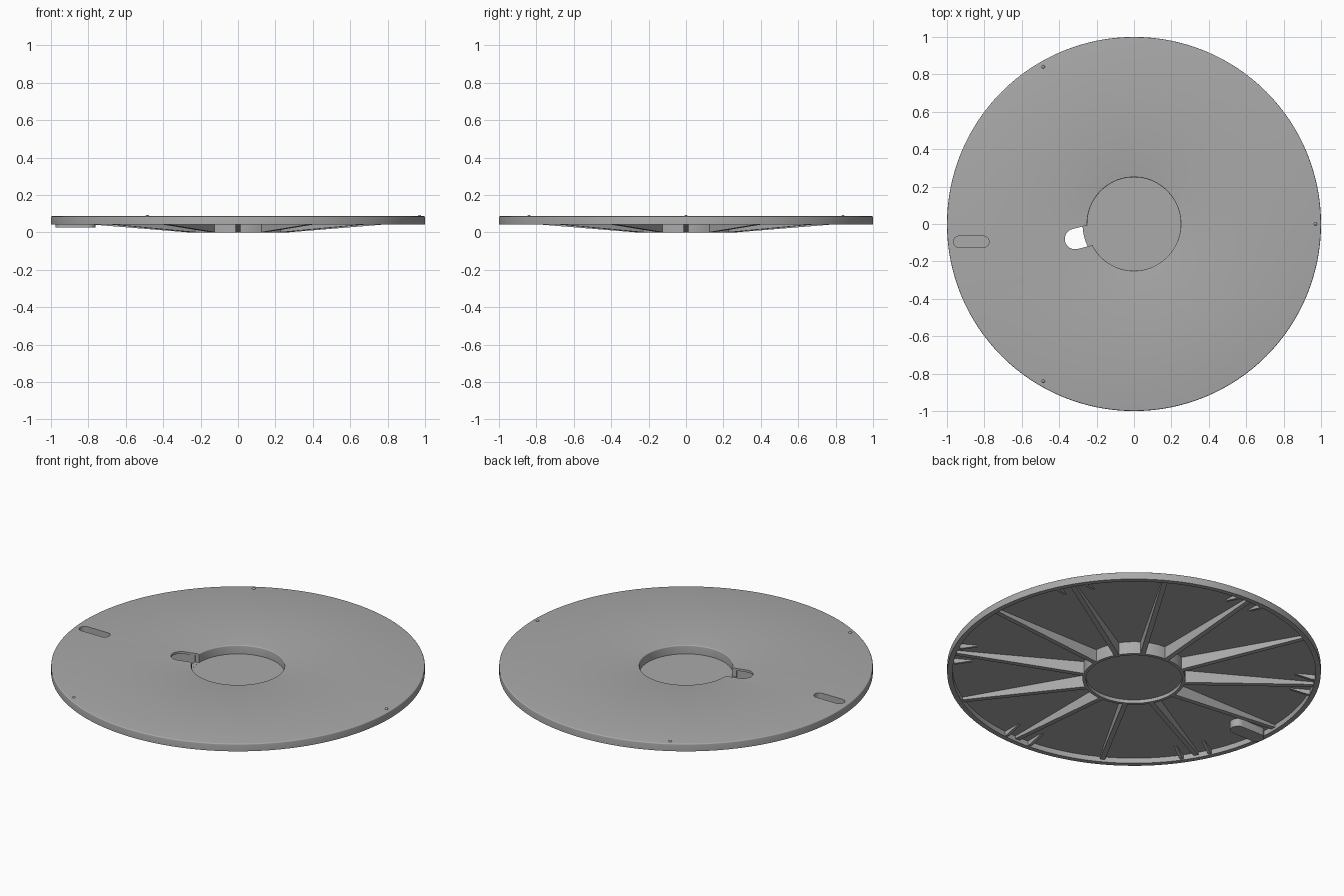
import bpy, bmesh, math
from mathutils import Matrix, Vector

cube = bpy.data.objects.get("Cube")
if cube:
    bpy.data.objects.remove(cube, do_unlink=True)

grey = bpy.data.materials.new("plain grey")
grey.use_nodes = True
grey.diffuse_color = (0.4, 0.4, 0.4, 1)
grey.node_tree.nodes["Principled BSDF"].inputs["Base Color"].default_value = (0.4, 0.4, 0.4, 1)

TOP, UNDER = 0.086, 0.073        # plate faces
RIM_BOTTOM, RIM_IN = 0.042, 0.972
HUB_IN, HUB_OUT = 0.25, 0.275


def finish(name, bm, helper=False):
    bmesh.ops.remove_doubles(bm, verts=bm.verts, dist=1e-5)
    bmesh.ops.recalc_face_normals(bm, faces=bm.faces)
    mesh = bpy.data.meshes.new(name)
    bm.to_mesh(mesh)
    bm.free()
    mesh.materials.append(grey)
    ob = bpy.data.objects.new(name, mesh)
    bpy.context.collection.objects.link(ob)
    if helper:
        ob.hide_render = True
        ob.hide_set(True)
    return ob


def extrude(bm, points, direction):
    face = bm.faces.new([bm.verts.new(p) for p in points])
    made = bmesh.ops.extrude_face_region(bm, geom=[face])["geom"]
    bmesh.ops.translate(bm, vec=direction,
                        verts=[v for v in made if isinstance(v, bmesh.types.BMVert)])


def capsule(name, a, b, radius, z0, z1, helper=False):
    a, b = Vector(a), Vector(b)
    heading = math.atan2(b.y - a.y, b.x - a.x)
    points = []
    for centre, start in ((b, -0.5), (a, 0.5)):
        for i in range(17):
            t = heading + math.pi * (start + i / 16)
            points.append((centre.x + radius * math.cos(t), centre.y + radius * math.sin(t), z0))
    bm = bmesh.new()
    extrude(bm, points, (0, 0, z1 - z0))
    return finish(name, bm, helper)


def radial_prism(bm, profile, width, offset, angle):
    part = bmesh.new()
    extrude(part, [(r, offset - width / 2, z) for r, z in profile], (0, width, 0))
    part.transform(Matrix.Rotation(angle, 4, "Z"))
    temp = bpy.data.meshes.new("temp")
    part.to_mesh(temp)
    part.free()
    bm.from_mesh(temp)
    bpy.data.meshes.remove(temp)


def cut(ob, cutter):
    mod = ob.modifiers.new("cut", "BOOLEAN")
    mod.operation = "DIFFERENCE"
    mod.solver = "EXACT"
    mod.object = cutter


def smooth(ob):
    bpy.ops.object.select_all(action="DESELECT")
    ob.select_set(True)
    bpy.context.view_layer.objects.active = ob
    bpy.ops.object.shade_smooth_by_angle(angle=math.radians(30))


# Turned body: plate, outer rim, sunken hub and its floor
def fillet(r, z, radius, start):
    return [(r + radius * math.cos(math.radians(start - i * 22.5)),
             z + radius * math.sin(math.radians(start - i * 22.5))) for i in range(5)]


profile = [(0, 0.035), (HUB_IN, 0.035)]
profile += fillet(HUB_IN + 0.006, TOP - 0.006, 0.006, 180)
profile += fillet(1 - 0.006, TOP - 0.006, 0.006, 90)
profile += [(1, RIM_BOTTOM), (RIM_IN, RIM_BOTTOM), (RIM_IN, UNDER), (HUB_OUT, UNDER),
            (HUB_OUT, 0), (0.257, 0), (0.257, 0.02), (0, 0.02)]
bm = bmesh.new()
verts = [bm.verts.new((r, 0, z)) for r, z in profile]
edges = [bm.edges.new(pair) for pair in zip(verts, verts[1:])]
bmesh.ops.spin(bm, geom=verts + edges, cent=(0, 0, 0), axis=(0, 0, 1),
               angle=math.tau, steps=128, use_merge=True)
body = finish("disc_body", bm)

# Pocket under the long slot
pocket = capsule("slot_pocket", (-0.935, -0.095), (-0.805, -0.095), 0.042, 0.027, UNDER + 0.004)

# Cutters for the long slot and the finger notch
slot = capsule("slot_cutter", (-0.935, -0.095), (-0.805, -0.095), 0.03, 0.042, 0.2, True)
notch = capsule("notch_cutter", (-0.315, -0.08), (-0.2, -0.051), 0.055, 0.0355, 0.2, True)
cut(body, slot)
cut(pocket, slot)
cut(body, notch)

# Twelve tapered ribs from hub to rim
bm = bmesh.new()
rib = [(0.27, 0), (0.98, 0.058), (0.98, UNDER + 0.003), (0.27, UNDER + 0.003)]
for i in range(12):
    radial_prism(bm, rib, 0.028, 0, math.tau * i / 12)
finish("underside_ribs", bm)

# Paired gussets beside every second rib
bm = bmesh.new()
gusset = [(0.86, UNDER + 0.002), (0.86, UNDER - 0.003), (0.95, 0.046), (0.975, 0.046),
          (0.975, UNDER + 0.002)]
for i in range(6):
    for side in (-1, 1):
        radial_prism(bm, gusset, 0.016, side * 0.08, math.tau * (i + 0.5) / 6)
finish("rim_gussets", bm)

# Three small locating pins near the edge
bm = bmesh.new()
for i in range(3):
    place = Matrix.Rotation(math.tau * i / 3, 4, "Z") @ Matrix.Translation((0.97, 0, TOP))
    bmesh.ops.create_uvsphere(bm, u_segments=16, v_segments=8, radius=0.009,
                              matrix=place @ Matrix.Diagonal((1, 1, 0.75, 1)))
pins = finish("locating_pins", bm)

for ob in (body, pocket, pins):
    smooth(ob)
